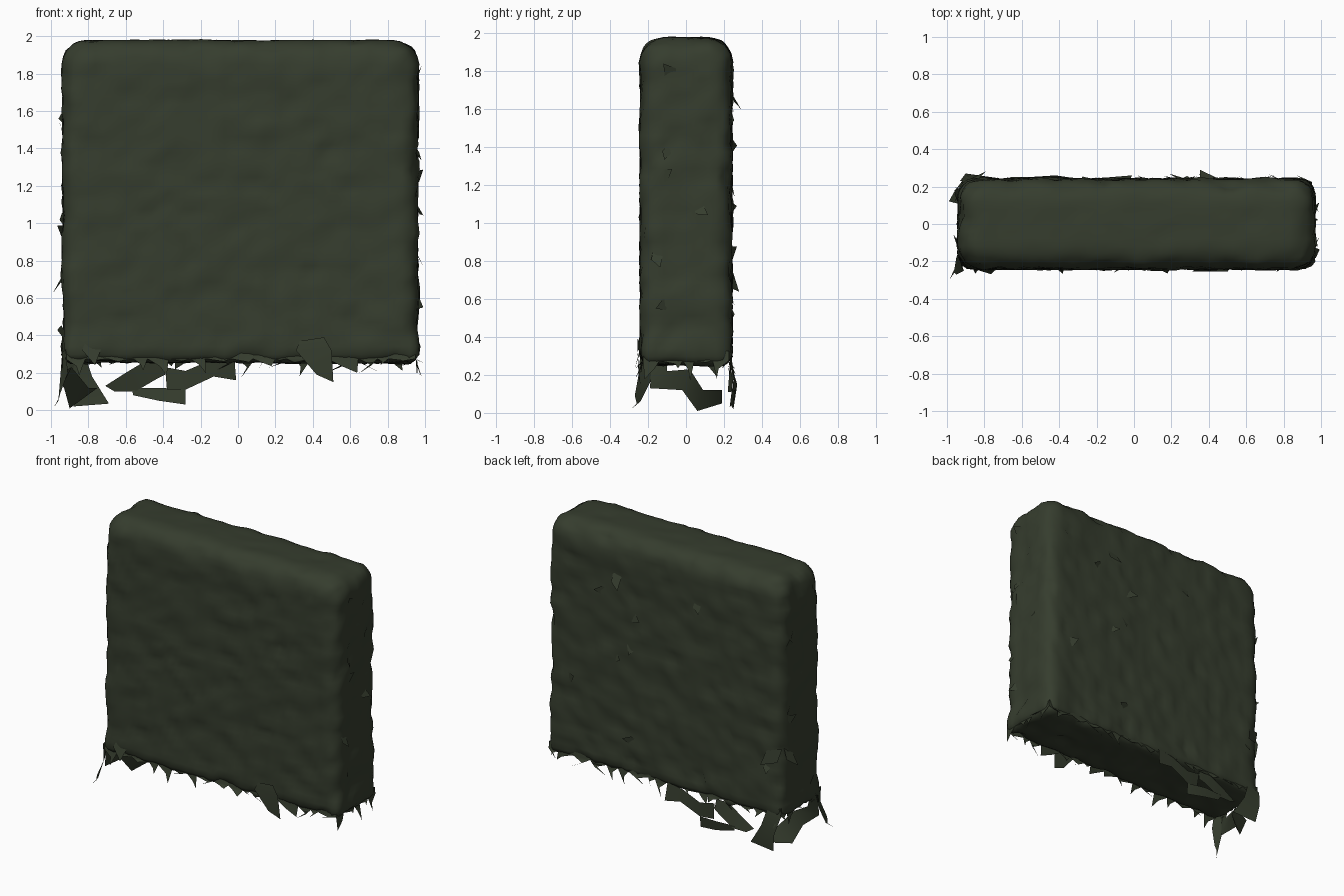
import bpy, bmesh, math, random
from mathutils import Vector, noise

if "Cube" in bpy.data.objects:
    bpy.data.objects.remove(bpy.data.objects["Cube"])

random.seed(11)
green = bpy.data.materials.new("dark hedge green")
green.diffuse_color = (0.036, 0.046, 0.027, 1)
green.use_nodes = True
green.node_tree.nodes["Principled BSDF"].inputs["Base Color"].default_value = green.diffuse_color

X0, X1, Y, Z0, Z1 = -0.936, 0.962, 0.238, 0.255, 1.978


def finish(name, bm):
    me = bpy.data.meshes.new(name)
    bm.to_mesh(me)
    bm.free()
    me.materials.append(green)
    for p in me.polygons:
        p.use_smooth = True
    ob = bpy.data.objects.new(name, me)
    bpy.context.collection.objects.link(ob)
    return ob


def grid_side(bm, origin, u, v, nu, nv):
    g = [[bm.verts.new(origin + u * i / nu + v * j / nv) for j in range(nv + 1)]
         for i in range(nu + 1)]
    for i in range(nu):
        for j in range(nv):
            bm.faces.new((g[i][j], g[i + 1][j], g[i + 1][j + 1], g[i][j + 1]))


def clamp(a, lo, hi):
    return max(lo, min(hi, a))


# Hedge body: gridded box with rounded edges and a lumpy clipped surface
bm = bmesh.new()
DX, DY, DZ = Vector((X1 - X0, 0, 0)), Vector((0, 2 * Y, 0)), Vector((0, 0, Z1 - Z0))
O = Vector((X0, -Y, Z0))
NX, NY, NZ = 44, 12, 40
grid_side(bm, O, DX, DZ, NX, NZ)
grid_side(bm, O + DY, DZ, DX, NZ, NX)
grid_side(bm, O, DZ, DY, NZ, NY)
grid_side(bm, O + DX, DY, DZ, NY, NZ)
grid_side(bm, O + DZ, DX, DY, NX, NY)
grid_side(bm, O, DY, DX, NY, NX)
bmesh.ops.remove_doubles(bm, verts=bm.verts, dist=0.001)
for v in bm.verts:
    p = v.co.copy()
    r = 0.09 + 0.04 * clamp((p.z - 1.6) / 0.3, 0, 1) - 0.03 * clamp((0.5 - p.z) / 0.2, 0, 1)
    c = Vector((clamp(p.x, X0 + r, X1 - r), clamp(p.y, -Y + r, Y - r),
                clamp(p.z, Z0 + r, Z1 - r)))
    d = (p - c).normalized()
    q = c + d * r
    lump = 0.012 * noise.noise(Vector((q.x * 5, q.y * 5, q.z * 7.5))) + 0.013 * noise.noise(q * 13)
    # a few pinched creases
    lump -= 0.06 * max(0, noise.noise(q * 9 + Vector((5, 1, 2))) - 0.4)
    if d.z > 0.9:
        lump *= 0.4
    v.co = q + d * lump
bmesh.ops.recalc_face_normals(bm, faces=bm.faces)
finish("hedge_body", bm)


# Ragged fringe: irregular folded leaf teeth round the bottom rim
bm = bmesh.new()


def fringe(a, b, n, depth):
    out = Vector(((b - a).y, -(b - a).x, 0)).normalized()
    cuts = [0] + [(i + random.uniform(-0.35, 0.35)) / n for i in range(1, n)] + [1]
    low = Vector((0, 0, -1))
    for s, t in zip(cuts, cuts[1:]):
        p, q = a.lerp(b, s), a.lerp(b, t)
        w = q - p
        drop = random.uniform(0.15, 1) * depth
        lean = out * random.uniform(0.0, 0.04)
        tip = p + w * random.uniform(-0.1, 1.1) + lean + low * drop
        mid = p + w * random.uniform(0.3, 0.7) + low * drop * 0.45 + out * 0.01
        pt, qt = [bm.verts.new(x - low * 0.05 - out * 0.005) for x in (p, q)]
        pv, qv, mv, tv = [bm.verts.new(x) for x in (p, q, mid, tip)]
        bm.faces.new((pt, pv, qv, qt))
        bm.faces.new((pv, mv, qv))
        bm.faces.new((mv, tv, qv) if random.random() < 0.5 else (pv, tv, mv))


cx0, cx1, cy, cz = X0 + 0.014, X1 - 0.012, Y - 0.012, 0.275
corners = [Vector((cx0, -cy, cz)), Vector((cx1, -cy, cz)), Vector((cx1, cy, cz)), Vector((cx0, cy, cz))]
for k, (n, depth) in enumerate([(17, 0.09), (5, 0.11), (17, 0.10), (5, 0.08)]):
    fringe(corners[k], corners[(k + 1) % 4], n, depth)
finish("bottom_fringe", bm)


# Loose scraps of foliage hanging low at the left end and the back
bm = bmesh.new()


def ribbon(rows):
    """rows of (left point, right point) joined into a strip"""
    vs = [(bm.verts.new(a), bm.verts.new(b)) for a, b in rows]
    for (a, b), (c, d) in zip(vs, vs[1:]):
        bm.faces.new((a, b, d, c))


ribbon([((-0.94, -0.15, 0.31), (-0.92, -0.24, 0.32)), ((-0.95, -0.18, 0.18), (-0.91, -0.25, 0.20)),
        ((-0.96, -0.24, 0.06), (-0.95, -0.27, 0.09)), ((-0.985, -0.295, 0.015), (-0.96, -0.26, 0.05))])
ribbon([((-0.94, -0.18, 0.28), (-0.93, -0.10, 0.30)), ((-0.94, -0.19, 0.13), (-0.91, -0.10, 0.22)),
        ((-0.93, -0.02, 0.12), (-0.89, 0.02, 0.23)), ((-0.90, 0.06, 0.01), (-0.80, 0.09, 0.12)),
        ((-0.85, 0.19, 0.05), (-0.75, 0.19, 0.12))])
ribbon([((-0.93, 0.23, 0.28), (-0.82, 0.24, 0.30)), ((-0.90, 0.27, 0.15), (-0.78, 0.25, 0.18)),
        ((-0.88, 0.25, 0.02), (-0.69, 0.24, 0.035))])
ribbon([((-0.71, 0.23, 0.13), (-0.66, 0.25, 0.10)), ((-0.60, 0.23, 0.20), (-0.55, 0.25, 0.10)),
        ((-0.50, 0.22, 0.26), (-0.43, 0.24, 0.17)), ((-0.40, 0.22, 0.26), (-0.39, 0.23, 0.19))])
ribbon([((-0.57, 0.25, 0.12), (-0.56, 0.24, 0.08)), ((-0.42, 0.26, 0.12), (-0.42, 0.25, 0.05)),
        ((-0.28, 0.24, 0.11), (-0.28, 0.23, 0.03))])
ribbon([((-0.39, 0.23, 0.23), (-0.38, 0.22, 0.11)), ((-0.28, 0.24, 0.21), (-0.28, 0.24, 0.11)),
        ((-0.14, 0.24, 0.27), (-0.13, 0.25, 0.18)), ((-0.02, 0.24, 0.29), (-0.01, 0.26, 0.16))])
ribbon([((0.33, -0.24, 0.37), (0.46, -0.255, 0.39)), ((0.31, -0.255, 0.32), (0.50, -0.255, 0.32)),
        ((0.42, -0.25, 0.19), (0.51, -0.24, 0.15))])
finish("hanging_scraps", bm)


# Leaf flaps lying on the walls with one tip lifting off
bm = bmesh.new()


def leaf(p, out, size, lift, ang=None):
    side = Vector((-out.y, out.x, 0))
    ang = random.uniform(0, math.tau) if ang is None else ang
    up = Vector((0, 0, 1))
    u = side * math.cos(ang) + up * math.sin(ang)
    w = side * -math.sin(ang) + up * math.cos(ang)
    pts = [p - u * size - out * 0.02, p + w * size * 0.6 - out * 0.004,
           p + u * size + out * lift, p - w * size * 0.6 + out * lift * 0.3]
    bm.faces.new([bm.verts.new(x) for x in pts])


for n, wall in [(8, "back"), (5, "left"), (5, "right")]:
    for i in range(n):
        z = 0.4 + 1.4 * (i + random.random()) / n
        x = random.uniform(X0 + 0.1, X1 - 0.1)
        y = random.choice((-1, 1)) * random.uniform(0.06, 0.16)
        pos, out = {"back": ((x, Y, z), (0, 1, 0)), "left": ((X0, y, z), (-1, 0, 0)),
                    "right": ((X1, y, z), (1, 0, 0))}[wall]
        leaf(Vector(pos), Vector(out), random.uniform(0.04, 0.07), random.uniform(0.015, 0.032))
# Larger flaps that mark the widest points
leaf(Vector((-0.86, 0.235, 0.70)), Vector((0, 1, 0)), 0.09, 0.045)
leaf(Vector((-0.93, 0.15, 0.70)), Vector((-1, 0, 0)), 0.08, 0.06, -1.2)
leaf(Vector((0.39, 0.24, 1.66)), Vector((0, 1, 0)), 0.07, 0.05, -1.0)
leaf(Vector((-0.78, -0.238, 0.33)), Vector((0, -1, 0)), 0.09, 0.03, -1.4)
leaf(Vector((0.96, -0.12, 1.25)), Vector((1, 0, 0)), 0.06, 0.03)
finish("leaf_flaps", bm)
